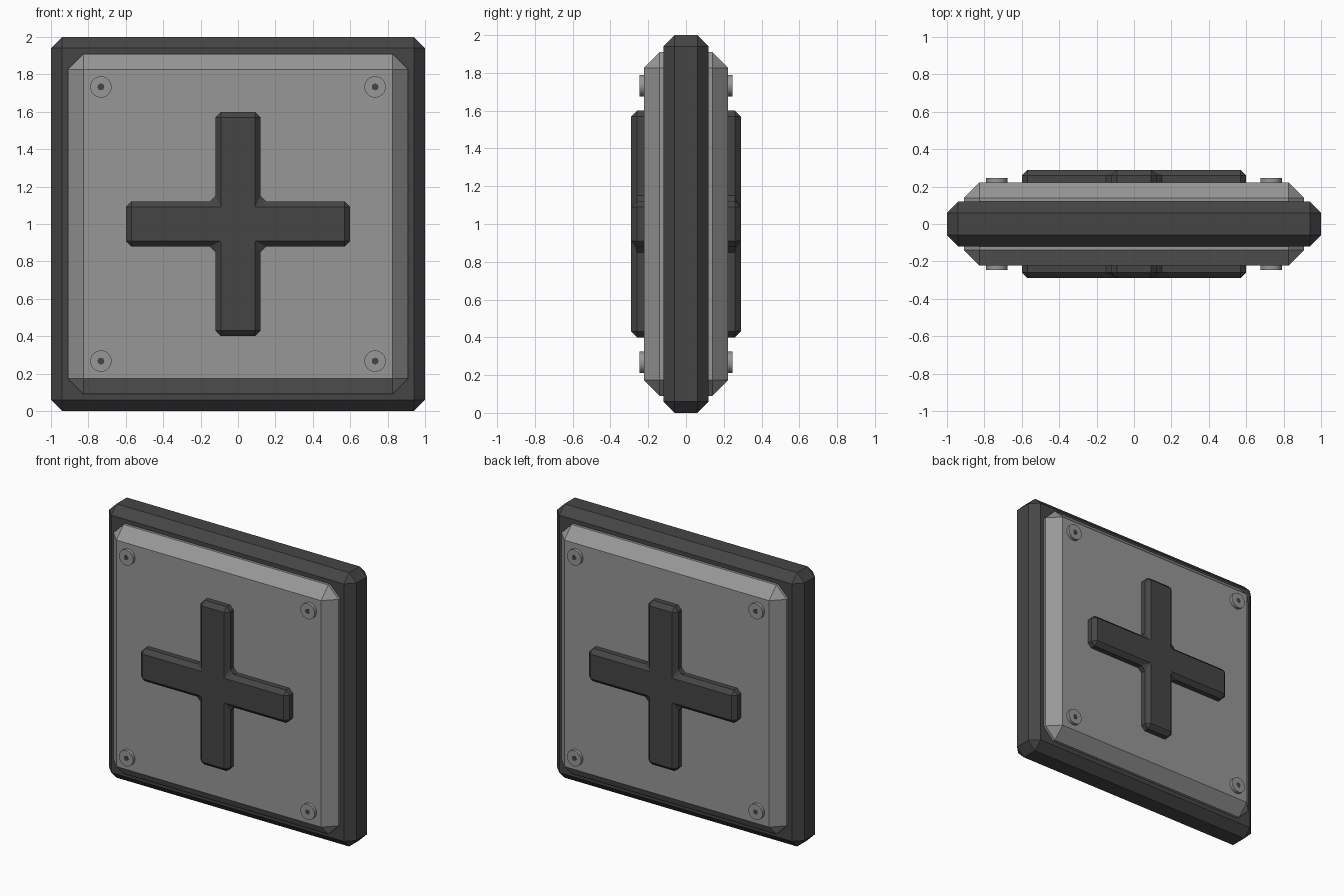
import bpy, bmesh, math
from mathutils import Matrix

if "Cube" in bpy.data.objects:
    bpy.data.objects.remove(bpy.data.objects["Cube"])


def material(name, value):
    mat = bpy.data.materials.new(name)
    mat.diffuse_color = (value, value, value, 1)
    mat.use_nodes = True
    mat.node_tree.nodes["Principled BSDF"].inputs["Base Color"].default_value = mat.diffuse_color
    return mat


DARK = material("dark_grey", 0.06)
GREY = material("mid_grey", 0.31)


def finish(name, bm, mat):
    mesh = bpy.data.meshes.new(name)
    bmesh.ops.recalc_face_normals(bm, faces=bm.faces)
    bm.to_mesh(mesh)
    bm.free()
    mesh.materials.append(mat)
    obj = bpy.data.objects.new(name, mesh)
    bpy.context.collection.objects.link(obj)
    return obj


def chamfered_plate(name, outline, depth, chamfer, mat):
    """Extrude an x/z outline from -depth to depth and chamfer every edge."""
    bm = bmesh.new()
    face = bm.faces.new([bm.verts.new((x, -depth, z)) for x, z in outline])
    ext = bmesh.ops.extrude_face_region(bm, geom=[face], use_keep_orig=True)
    verts = [v for v in ext["geom"] if isinstance(v, bmesh.types.BMVert)]
    bmesh.ops.translate(bm, verts=verts, vec=(0, 2 * depth, 0))
    bmesh.ops.recalc_face_normals(bm, faces=bm.faces)
    bmesh.ops.bevel(bm, geom=bm.edges[:], offset=chamfer, offset_type='OFFSET',
                    segments=1, profile=0.5, affect='EDGES')
    return finish(name, bm, mat)


def square(half):
    return [(-half, 1 - half), (half, 1 - half), (half, 1 + half), (-half, 1 + half)]


def disc(name, x, z, y0, y1, radius, mat):
    """Short cylinder along y."""
    bm = bmesh.new()
    place = Matrix.Translation((x, (y0 + y1) / 2, z)) @ Matrix.Rotation(math.pi / 2, 4, 'X')
    bmesh.ops.create_cone(bm, cap_ends=True, segments=32, radius1=radius,
                          radius2=radius, depth=abs(y1 - y0), matrix=place)
    for f in bm.faces:
        f.smooth = len(f.verts) == 4
    for e in bm.edges:
        e.smooth = all(f.smooth for f in e.link_faces)
    return finish(name, bm, mat)


# Outer frame and raised panel, showing on both sides
chamfered_plate("frame", square(1.0), 0.12, 0.06, DARK)
chamfered_plate("panel", square(0.91), 0.222, 0.083, GREY)

# Cross emblem: one arm corner turned through four quarters
W, L = 0.12, 0.6
cross = []
for i in range(4):
    c, s = round(math.cos(i * math.pi / 2)), round(math.sin(i * math.pi / 2))
    for x, z in ((L, -W), (L, W), (W, W)):
        cross.append((x * c - z * s, 1 + x * s + z * c))
chamfered_plate("cross", cross, 0.29, 0.03, DARK)

# Corner bolts with small dark sockets, front and back
for side in (-1, 1):
    for x in (-0.733, 0.733):
        for z in (0.267, 1.733):
            disc("bolt", x, z, side * 0.2, side * 0.245, 0.057, GREY)
            disc("bolt_socket", x, z, side * 0.24, side * 0.246, 0.018, DARK)
